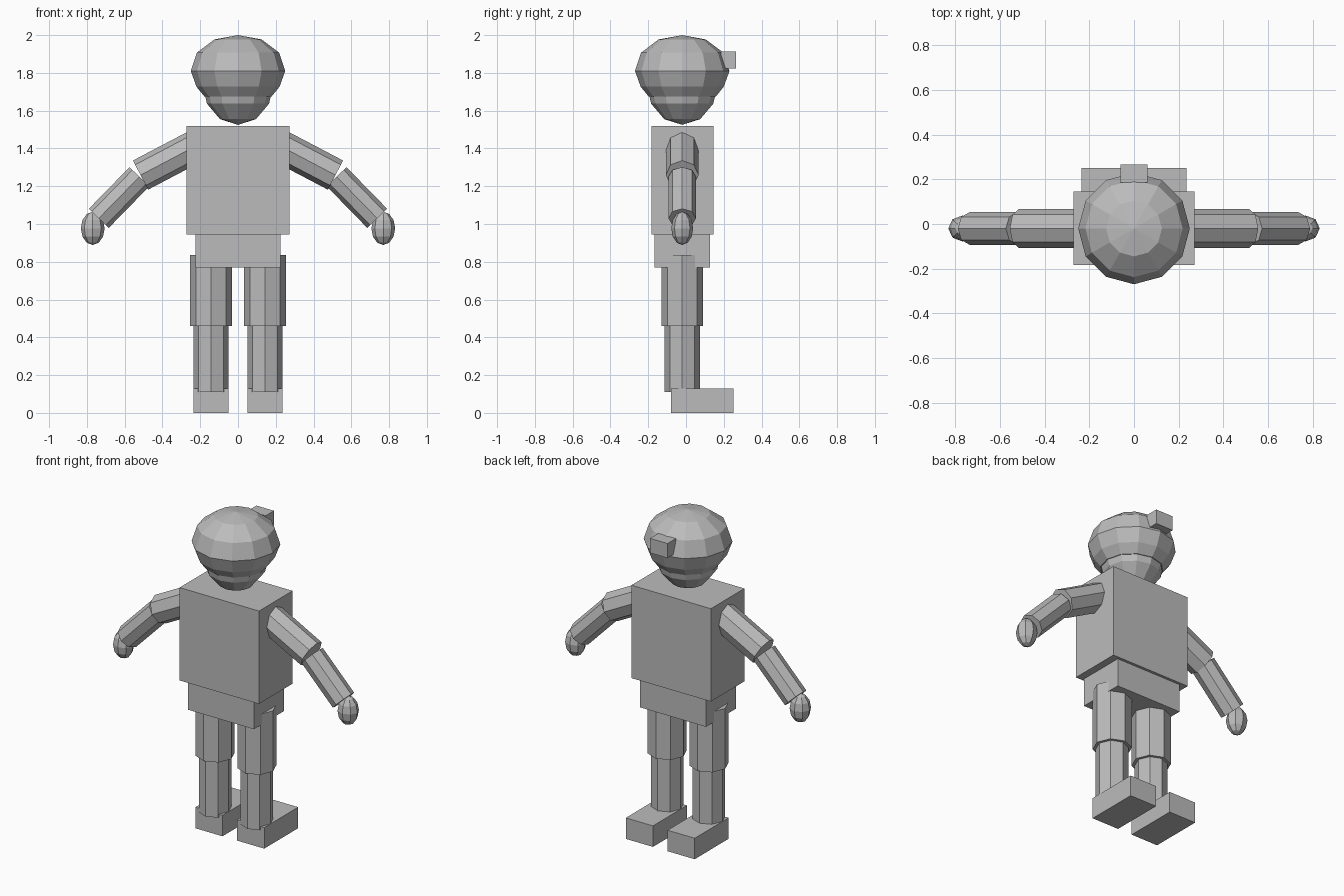
import bpy, bmesh, math
from mathutils import Vector, Matrix

if "Cube" in bpy.data.objects:
    bpy.data.objects.remove(bpy.data.objects["Cube"])

grey = bpy.data.materials.new("plain_grey")
grey.diffuse_color = (0.5, 0.5, 0.5, 1)
grey.use_nodes = True
grey.node_tree.nodes["Principled BSDF"].inputs["Base Color"].default_value = grey.diffuse_color
CY = -0.02  # depth of the body's centre line


def finish(name, bm):
    bmesh.ops.recalc_face_normals(bm, faces=bm.faces)
    mesh = bpy.data.meshes.new(name)
    bm.to_mesh(mesh)
    bm.free()
    mesh.materials.append(grey)
    ob = bpy.data.objects.new(name, mesh)
    bpy.context.collection.objects.link(ob)
    return ob


def box(name, x, y, z):
    bm = bmesh.new()
    bmesh.ops.create_cube(bm, size=1)
    for v in bm.verts:
        v.co = [(lo + hi) / 2 + c * (hi - lo) for c, (lo, hi) in zip(v.co, (x, y, z))]
    return finish(name, bm)


def limb(name, start, end, radius):
    """Eight-sided cylinder with corners on its own side axes."""
    a, b = Vector(start), Vector(end)
    axis = (b - a).normalized()
    depth = Vector((0, 1, 0))
    frame = Matrix((axis.cross(depth), depth, axis)).transposed().to_4x4()
    bm = bmesh.new()
    bmesh.ops.create_cone(bm, cap_ends=True, segments=8, radius1=radius, radius2=radius,
                          depth=(b - a).length,
                          matrix=Matrix.Translation((a + b) / 2) @ frame)
    # turn so that a corner lies exactly on the depth axis
    return finish(name, bm)


def lathe(name, profile, sides):
    """Revolve (radius, height) points about the body's centre line."""
    bm = bmesh.new()
    rings = []
    for r, z in profile:
        if r == 0:
            rings.append([bm.verts.new((0, CY, z))] * sides)
        else:
            rings.append([bm.verts.new((r * math.cos(t), CY + r * math.sin(t), z))
                          for t in (i * math.tau / sides for i in range(sides))])
    for lo, hi in zip(rings, rings[1:]):
        for i in range(sides):
            j = (i + 1) % sides
            bm.faces.new(list(dict.fromkeys((lo[i], lo[j], hi[j], hi[i]))))
    if profile[-1][0] > 0:
        bm.faces.new(rings[-1])
    return finish(name, bm)


def ball(name, centre, radii, sides, rings):
    bm = bmesh.new()
    bmesh.ops.create_uvsphere(bm, u_segments=sides, v_segments=rings, radius=1,
                              matrix=Matrix.Translation(centre) @ Matrix.Diagonal((*radii, 1)))
    return finish(name, bm)


# Trunk
box("torso", (-0.272, 0.272), (-0.183, 0.145), (0.945, 1.52))
box("pelvis", (-0.226, 0.226), (-0.167, 0.128), (0.77, 0.945))

# Head, cap and the block on the front of the cap
ball("head", (0, CY, 1.749), (0.19, 0.19, 0.224), 12, 6)
lathe("cap", [(0, 2.0), (0.125, 1.977), (0.218, 1.907), (0.25, 1.81),
              (0.22, 1.727), (0.178, 1.675)], 12)
box("cap_block", (-0.06, 0.06), (0.185, 0.266), (1.823, 1.913))

# Arms and legs on both sides
for side, s in (("left", -1), ("right", 1)):
    limb(side + "_upper_arm", (s * 0.2, CY, 1.425), (s * 0.516, CY, 1.259), 0.087)
    limb(side + "_forearm", (s * 0.522, CY, 1.25), (s * 0.737, CY, 1.03), 0.073)
    ball(side + "_hand", (s * 0.769, CY, 0.977), (0.063, 0.058, 0.088), 8, 6)
    limb(side + "_thigh", (s * 0.143, CY, 0.46), (s * 0.143, CY, 0.835), 0.111)
    limb(side + "_shin", (s * 0.143, CY, 0.11), (s * 0.143, CY, 0.46), 0.093)
    box(side + "_foot", sorted((s * 0.05, s * 0.236)), (-0.08, 0.252), (0, 0.13))
